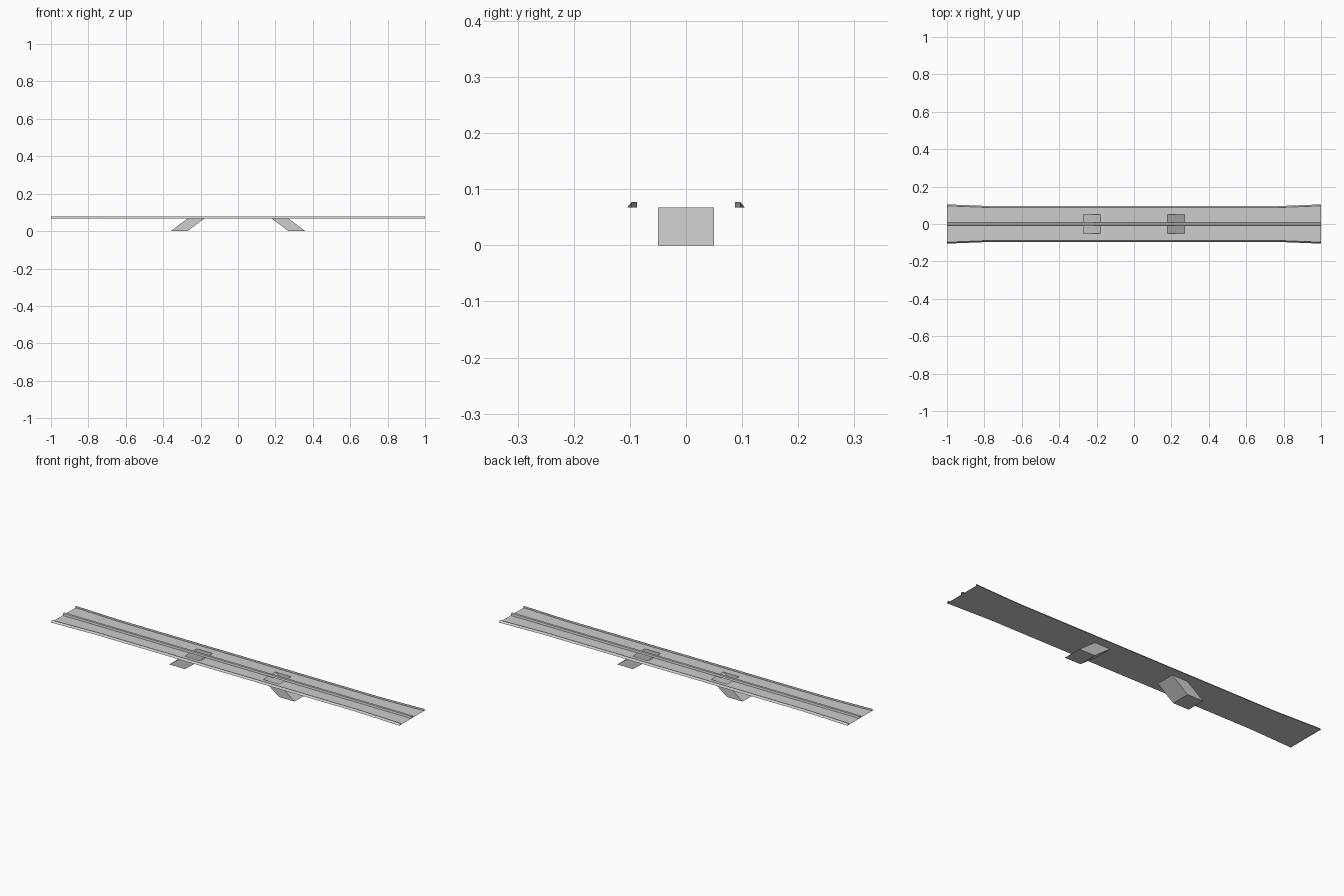
import bpy, bmesh

cube = bpy.data.objects.get("Cube")
if cube:
    bpy.data.objects.remove(cube, do_unlink=True)

GREY = (0.61, 0.61, 0.61, 1)
mat = bpy.data.materials.new("light grey")
mat.use_nodes = True
mat.diffuse_color = GREY
mat.node_tree.nodes["Principled BSDF"].inputs["Base Color"].default_value = GREY

DECK, TOP = 0.067, 0.077          # deck height and rail top
INNER, OUTER = 0.18, 0.27         # opening above each leg along x
HALF = 0.05                       # half width of a leg
STATIONS = [-1, -0.75, -OUTER, -INNER, INNER, OUTER, 0.75, 1]


def rail_y(x):
    """Inner face of the side rail, flared at both ends."""
    return 0.087 + (0.01 if abs(x) == 1 else 0)


def loft(name, rows, skip=lambda i, j: False, closed=False):
    """Skin rows of points into an open sheet, or a loop when closed."""
    bm = bmesh.new()
    grid = [[bm.verts.new(p) for p in row] for row in rows]
    for i, (a, b) in enumerate(zip(grid, grid[1:])):
        n = len(a)
        for j in range(n if closed else n - 1):
            k = (j + 1) % n
            if not skip(i, j):
                bm.faces.new((a[j], b[j], b[k], a[k]))
    if closed:
        bm.faces.new(grid[0])
        bmesh.ops.recalc_face_normals(bm, faces=bm.faces)
    mesh = bpy.data.meshes.new(name)
    bm.to_mesh(mesh)
    bm.free()
    mesh.materials.append(mat)
    obj = bpy.data.objects.new(name, mesh)
    bpy.context.collection.objects.link(obj)
    return obj


# Deck sheet with an opening over each leg
deck_rows = []
for x in STATIONS:
    edge = rail_y(x) + 0.008
    deck_rows.append([(x, y, DECK) for y in (-edge, -HALF, HALF, edge)])
loft("deck", deck_rows, lambda i, j: i in (2, 4) and j == 1)

# Side rails: upright inner face, sloping outer face
for side, label in ((1, "back"), (-1, "front")):
    rows = []
    for x in (-1, -0.75, 0.75, 1):
        y = rail_y(x)
        profile = [(y + 0.008, DECK), (y, TOP), (y, DECK)]
        if side > 0:
            profile.reverse()
        rows.append([(x, side * py, pz) for py, pz in profile][::-1])
    loft(label + "_rail", rows)

# Centre rib, an open channel
rib = [(-0.008, DECK), (-0.006, TOP), (0.006, TOP), (0.008, DECK)]
loft("centre_rib", [[(x, y, z) for y, z in rib] for x in (-1, 1)])

# Slanted legs, closed below and open above
for side, label in ((1, "left"), (-1, "right")):
    rows = []
    for inner, outer, z in ((OUTER, 0.36, 0), (INNER, OUTER, DECK)):
        rows.append([(side * inner, -HALF, z), (side * outer, -HALF, z),
                     (side * outer, HALF, z), (side * inner, HALF, z)])
    loft(label + "_leg", rows, closed=True)
